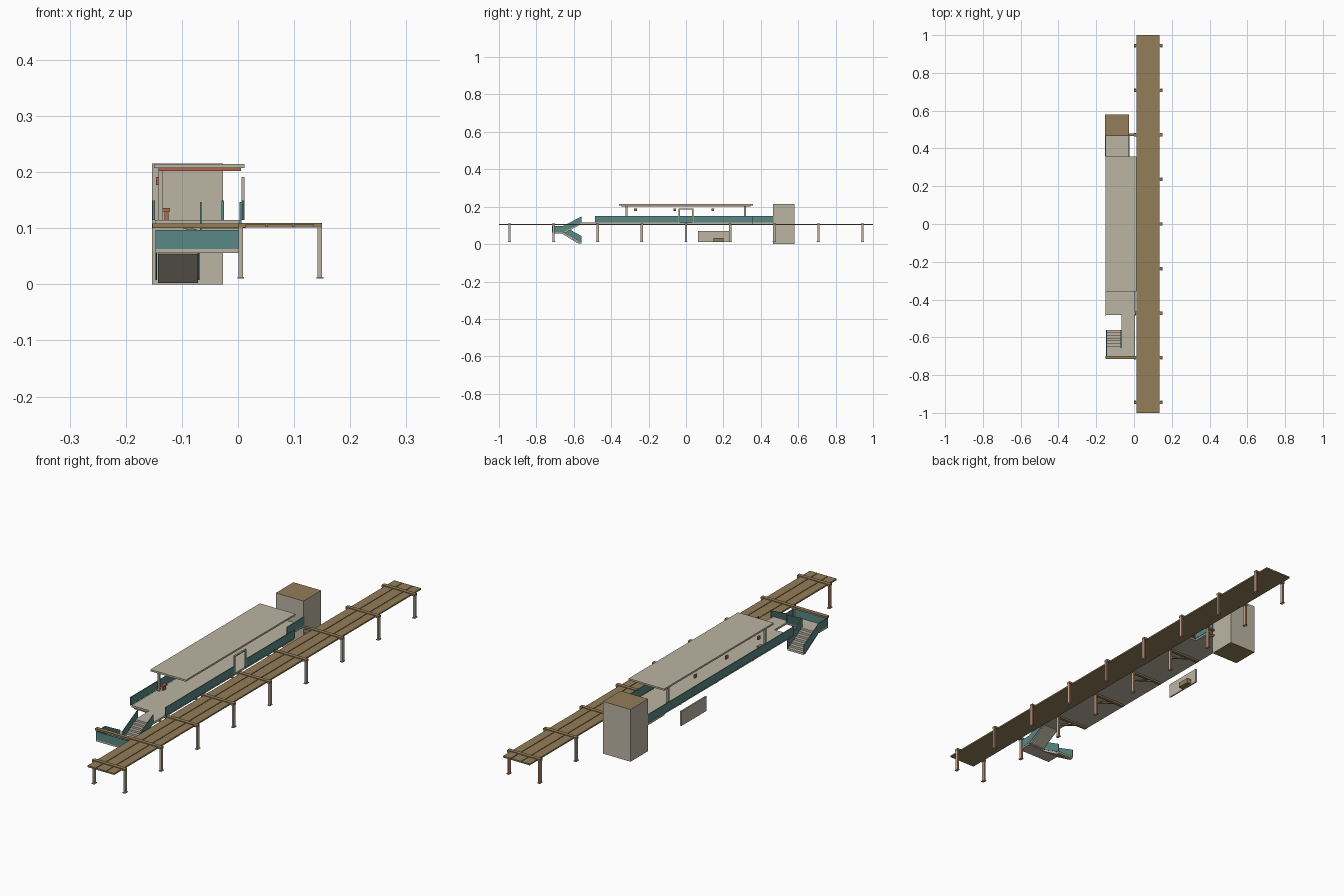
import bpy, bmesh


def mat(name, rgb):
    m = bpy.data.materials.new(name)
    m.diffuse_color = (*rgb, 1)
    return m


CONCRETE = mat("warm_concrete", (0.50, 0.46, 0.37))
TIMBER = mat("brown_timber", (0.29, 0.205, 0.095))
TEAL = mat("teal_panel", (0.10, 0.25, 0.235))
RUST = mat("rust_red", (0.45, 0.14, 0.07))


def finish(name, bm, *mats):
    bmesh.ops.recalc_face_normals(bm, faces=bm.faces[:])
    me = bpy.data.meshes.new(name)
    bm.to_mesh(me)
    bm.free()
    for m in mats:
        me.materials.append(m)
    ob = bpy.data.objects.new(name, me)
    bpy.context.collection.objects.link(ob)
    return ob


def add_box(bm, x, y, z):
    v = [bm.verts.new((a, b, c)) for a in x for b in y for c in z]
    for f in ((0, 1, 3, 2), (4, 6, 7, 5), (0, 4, 5, 1),
              (2, 3, 7, 6), (0, 2, 6, 4), (1, 5, 7, 3)):
        bm.faces.new([v[i] for i in f])


def boxes(name, m, *parts):
    bm = bmesh.new()
    for p in parts:
        add_box(bm, *p)
    return finish(name, bm, m)


def prism(name, m, profile, lo, hi, axis="x"):
    """Extrude a (y, z) profile along x, or an (x, z) profile along y."""
    bm = bmesh.new()
    rings = []
    for d in (lo, hi):
        rings.append([bm.verts.new((d, a, b) if axis == "x" else (a, d, b))
                      for a, b in profile])
    bm.faces.new(rings[0])
    bm.faces.new(rings[1])
    n = len(profile)
    for i in range(n):
        j = (i + 1) % n
        bm.faces.new((rings[0][i], rings[0][j], rings[1][j], rings[1][i]))
    return finish(name, bm, m)


# Long deck: three plank strips on a thin base
boxes("deck_base", TIMBER, ((0.013, 0.135), (-1, 1), (0.101, 0.103)))
boxes("deck_planks", TIMBER,
      *[(x, (-1, 1), (0.103, 0.107))
        for x in ((0.013, 0.050), (0.053, 0.097), (0.100, 0.135))])

# Cross beams and footed posts, evenly spaced along the deck
STATIONS = [i * 0.236 for i in range(-4, 5)]
boxes("cross_beams", TIMBER,
      *[((0.0, 0.15), (y - 0.008, y + 0.008), (0.101, 0.1095)) for y in STATIONS])
bm = bmesh.new()
for y in STATIONS:
    for x in (0.005, 0.146):
        add_box(bm, (x - 0.004, x + 0.004), (y - 0.006, y + 0.006), (0.013, 0.101))
        add_box(bm, (x - 0.006, x + 0.006), (y - 0.009, y + 0.009), (0.010, 0.013))
posts = finish("deck_posts", bm, CONCRETE, RUST)
for p in posts.data.polygons:
    p.material_index = 1 if p.normal.y > 0.5 else 0

# Raised platform: main floor, narrow link to the tower, walkway to the stairs
boxes("platform_floor", CONCRETE,
      ((-0.147, 0.006), (-0.483, 0.357), (0.107, 0.115)),
      ((-0.153, -0.027), (0.357, 0.468), (0.107, 0.115)),
      ((-0.066, 0.006), (-0.565, -0.483), (0.107, 0.115)))

# Beams and diagonal braces carrying the platform
for y in STATIONS[2:7]:
    boxes("platform_beam", TIMBER,
          ((-0.140, 0.006), (y - 0.006, y + 0.006), (0.100, 0.107)))
    prism("platform_brace", TIMBER,
          ((0.002, 0.066), (0.002, 0.073), (-0.088, 0.102), (-0.104, 0.102)),
          y - 0.004, y + 0.004, "y")

# Teal parapets, open at the gate
boxes("platform_railing", TEAL,
      ((-0.152, -0.148), (-0.487, 0.468), (0.115, 0.149)),
      ((0.007, 0.011), (-0.487, -0.037), (0.115, 0.149)),
      ((0.007, 0.011), (0.037, 0.357), (0.115, 0.149)),
      ((-0.029, -0.025), (0.357, 0.468), (0.115, 0.149)))

# Gate frame
boxes("gate_frame", CONCRETE,
      ((0.006, 0.012), (-0.039, -0.033), (0.115, 0.191)),
      ((0.006, 0.012), (0.033, 0.039), (0.115, 0.191)),
      ((0.006, 0.012), (-0.033, 0.033), (0.186, 0.191)))

# Canopy, soffit and columns
boxes("canopy_roof", CONCRETE, ((-0.150, 0.012), (-0.357, 0.357), (0.207, 0.214)))
boxes("canopy_soffit", RUST, ((-0.142, 0.005), (-0.345, 0.345), (0.202, 0.207)))
boxes("canopy_columns", CONCRETE,
      *[((-0.142, -0.134), (y - 0.005, y + 0.005), (0.115, 0.202))
        for y in (-0.318, 0.316)])

# Small hanging signs and a ticket box
boxes("hanging_signs", RUST,
      *[((-0.146, -0.140), (y - 0.007, y + 0.007), (0.177, 0.191))
        for y in (-0.27, -0.06, 0.143)])
boxes("ticket_box", RUST,
      ((-0.131, -0.124), (-0.308, -0.292), (0.115, 0.130)),
      ((-0.134, -0.121), (-0.312, -0.288), (0.130, 0.136)))

# Lift tower with timber top and bottom
tower = boxes("lift_tower", CONCRETE, ((-0.153, -0.027), (0.465, 0.580), (0.0, 0.215)))
tower.data.materials.append(TIMBER)
for p in tower.data.polygons:
    p.material_index = 1 if abs(p.normal.z) > 0.5 else 0

# Stairs: stepped flights with a sloped underside
def flight(name, x0, x1, y0, z0, y1, z1, steps=7):
    dy, dz = (y1 - y0) / steps, (z1 - z0) / steps
    pts = [(y0, z0)]
    for i in range(steps):
        pts += [(y0 + i * dy, z0 + (i + 1) * dz), (y0 + (i + 1) * dy, z0 + (i + 1) * dz)]
    pts += [(y1, z1 - 0.009), (y0 + dy, z0)]
    prism(name, CONCRETE, pts, x0, x1)


flight("lower_flight", -0.143, -0.071, -0.560, 0.002, -0.660, 0.063)
flight("upper_flight", -0.066, 0.004, -0.660, 0.060, -0.562, 0.115)
boxes("stair_landing", CONCRETE, ((-0.147, 0.005), (-0.715, -0.657), (0.056, 0.063)))

# Stair side panels
for x in (-0.147, -0.072):
    prism("lower_stair_panel", TEAL,
          ((-0.657, 0.060), (-0.657, 0.097), (-0.560, 0.044), (-0.560, 0.008)),
          x, x + 0.003)
for x in (-0.068, 0.003):
    prism("upper_stair_panel", TEAL,
          ((-0.657, 0.063), (-0.657, 0.097), (-0.560, 0.147), (-0.560, 0.113)),
          x, x + 0.003)
boxes("landing_panels", TEAL,
      ((-0.147, 0.001), (-0.716, -0.713), (0.063, 0.097)),
      ((-0.147, -0.144), (-0.713, -0.657), (0.063, 0.097)),
      ((0.003, 0.006), (-0.713, -0.657), (0.063, 0.097)))
boxes("landing_rail", TIMBER, ((-0.152, 0.013), (-0.716, -0.700), (0.100, 0.108)))

# Ground-level wall panel with a bench
boxes("ground_wall", CONCRETE, ((-0.140, -0.134), (0.065, 0.230), (0.010, 0.070)))
boxes("wall_bench", TIMBER, ((-0.134, -0.114), (0.148, 0.200), (0.012, 0.033)))
